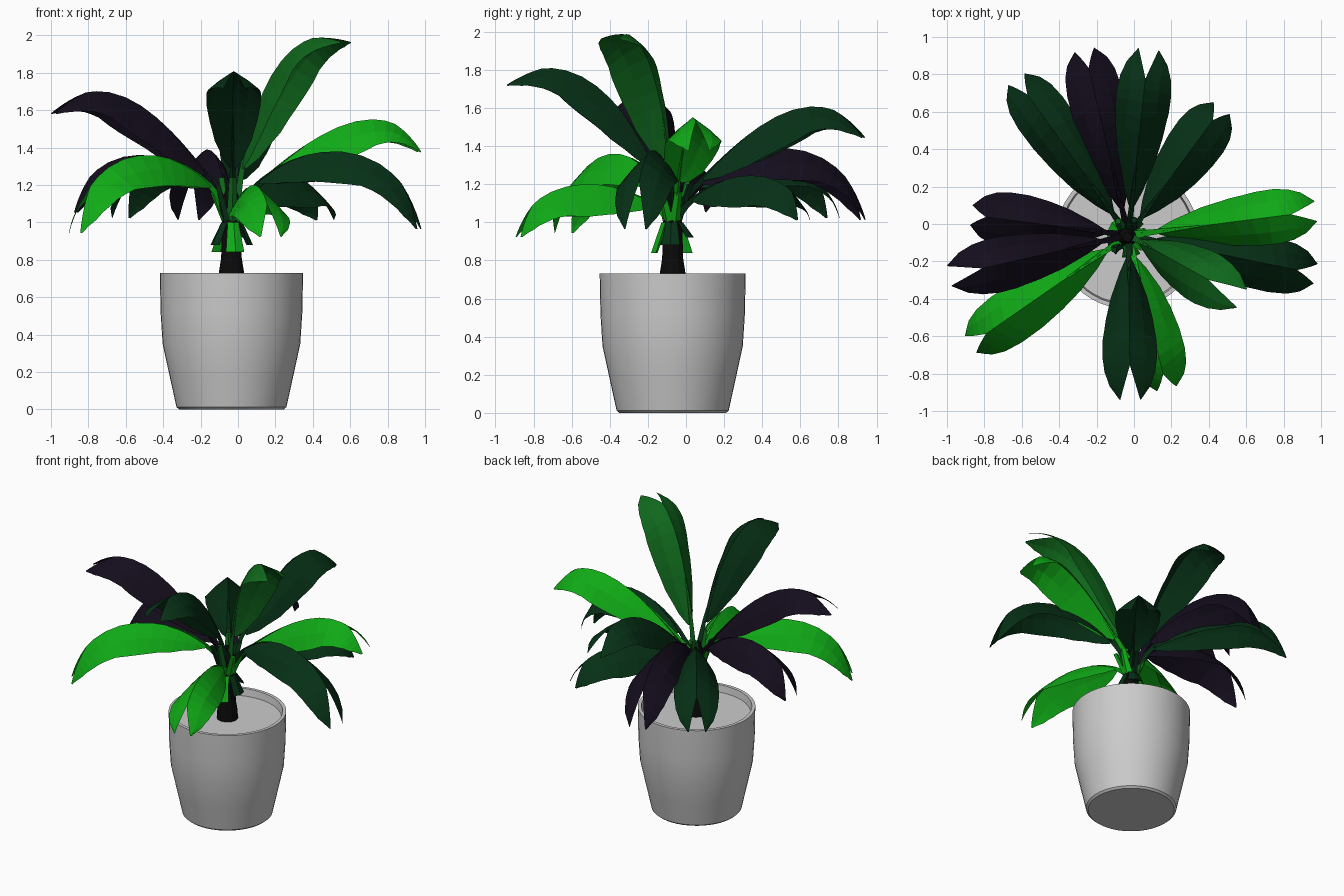
import bpy, bmesh
from math import cos, sin, tan, pi, radians
from mathutils import Vector

if "Cube" in bpy.data.objects:
    bpy.data.objects.remove(bpy.data.objects["Cube"])

CX, CY = -0.035, -0.07


def material(name, rgb):
    m = bpy.data.materials.new(name)
    m.diffuse_color = (*rgb, 1)
    m.use_nodes = True
    m.node_tree.nodes["Principled BSDF"].inputs["Base Color"].default_value = m.diffuse_color
    return m


MATS = {
    "bright": material("bright_green", (0.005, 0.4, 0.008)),
    "mid": material("mid_green", (0.005, 0.14, 0.012)),
    "dark": material("dark_green", (0.002, 0.03, 0.008)),
    "purple": material("purple_green", (0.007, 0.004, 0.012)),
    "bark": material("bark", (0.003, 0.003, 0.003)),
}


def make(name, verts, faces, mat=None):
    me = bpy.data.meshes.new(name)
    me.from_pydata([tuple(v) for v in verts], [], faces)
    bm = bmesh.new()
    bm.from_mesh(me)
    bmesh.ops.remove_doubles(bm, verts=bm.verts, dist=1e-5)
    bmesh.ops.recalc_face_normals(bm, faces=bm.faces)
    bm.to_mesh(me)
    bm.free()
    ob = bpy.data.objects.new(name, me)
    bpy.context.collection.objects.link(ob)
    if mat:
        me.materials.append(MATS[mat])
    return ob


def lathe(name, profile, n, mat=None):
    verts = [(CX + r * cos(2 * pi * i / n), CY + r * sin(2 * pi * i / n), z)
             for r, z in profile for i in range(n)]
    faces = [(j * n + i, j * n + (i + 1) % n, (j + 1) * n + (i + 1) % n, (j + 1) * n + i)
             for j in range(len(profile) - 1) for i in range(n)]
    return make(name, verts, faces, mat)


def lerp_table(table, s):
    for (a, va), (b, vb) in zip(table, table[1:]):
        if s <= b:
            return va + (vb - va) * (s - a) / (b - a)
    return table[-1][1]


# Pot with rim and soil surface
pot = lathe("pot", [(0, 0), (0.28, 0), (0.294, 0.012), (0.331, 0.18), (0.368, 0.35),
                    (0.379, 0.52), (0.383, 0.73), (0.36, 0.73), (0.353, 0.68), (0, 0.68)], 48)
bpy.context.view_layer.objects.active = pot
pot.select_set(True)
bpy.ops.object.shade_smooth_by_angle(angle=radians(30))

# Trunk
lathe("trunk", [(0, 0.67), (0.07, 0.67), (0.066, 0.74), (0.055, 0.81), (0.05, 1.0),
                (0.05, 1.12), (0.025, 1.19), (0, 1.19)], 12, "bark")

# Leaf outlines: half width, split at the tip, fold angle
WIDTH = [(0, 0.016), (0.06, 0.05), (0.2, 0.098), (0.35, 0.125), (0.55, 0.144),
         (0.74, 0.147), (0.86, 0.136), (0.94, 0.11), (1, 0.06)]
SPLIT = [(0, 0), (0.8, 0), (1, 0.053)]
FOLD = [(0, 55), (0.5, 51), (0.8, 37), (1, 25)]
STATIONS = [0, 0.06, 0.13, 0.2, 0.28, 0.36, 0.46, 0.56, 0.66, 0.74, 0.8, 0.86, 0.9, 0.94, 0.97, 1]


def leaf(name, tip, r1, z1, r2, z2, z3, z0, mat):
    base = Vector((-0.03, -0.06, 0))
    flat = Vector((tip[0], tip[1], 0)) - base
    R = flat.length
    out = flat.normalized()
    side = Vector((-out.y, out.x, 0))
    P = [base + out * (r * R) + Vector((0, 0, z))
         for r, z in ((0.03, z0), (r1, z1), (r2, z2), (1, z3))]

    def curve(t):
        u = 1 - t
        p = P[0] * u**3 + P[1] * 3 * u * u * t + P[2] * 3 * u * t * t + P[3] * t**3
        d = (P[1] - P[0]) * u * u + (P[2] - P[1]) * 2 * u * t + (P[3] - P[2]) * t * t
        return p, d.cross(side).normalized()

    # Blade: two folded halves that part at the tip
    verts, faces = [], []
    for sg in (1, -1):
        start = len(verts)
        for s in STATIONS:
            p, nrm = curve(0.13 + 0.87 * s)
            slope = tan(radians(lerp_table(FOLD, s)))
            w, u = lerp_table(WIDTH, s), lerp_table(SPLIT, s)
            for d, k in ((u, 0.85), (u + (w - u) * 0.55, 0.85), (w, 1)):
                verts.append(p + side * (sg * d) - nrm * (d * slope * k))
        for j in range(len(STATIONS) - 1):
            for k in range(2):
                i = start + j * 3 + k
                faces.append((i, i + 1, i + 4, i + 3))
    # Stalk: thin tube tapering into the midrib
    start = len(verts)
    steps = 6
    for j in range(steps):
        p, nrm = curve(0.36 * j / (steps - 1))
        r = 0.02 * (1 - 0.8 * j / (steps - 1))
        verts += [p + side * r, p, p - side * r, p - nrm * (r * 1.6)]
    for j in range(steps - 1):
        for k in range(4):
            a, b = start + j * 4 + k, start + j * 4 + (k + 1) % 4
            faces.append((a, b, b + 4, a + 4))
    return make(name, verts, faces, mat)


def drooping(name, tip, peak, z3, z0, mat):
    half = (8 * peak - z0 - z3) / 6
    leaf(name, tip, 0.25, half - 0.05, 0.85, half + 0.05, z3, z0, mat)


# Upper arching leaves
leaf("leaf_tall", (0.58, -0.40), 0.13, 1.55, 0.36, 2.09, 1.985, 1.12, "mid")
leaf("leaf_front", (-0.02, -0.95), 0.24, 1.59, 0.56, 1.97, 1.74, 1.12, "dark")
leaf("leaf_left_upper", (-1.0, -0.28), 0.3, 1.47, 0.62, 1.9, 1.6, 1.12, "purple")
leaf("leaf_right_upper", (0.99, 0.07), 0.3, 1.37, 0.75, 1.78, 1.39, 1.12, "bright")
leaf("leaf_back_upper", (0.08, 0.95), 0.3, 1.4, 0.68, 1.84, 1.46, 1.12, "dark")

# Lower drooping leaves
drooping("leaf_left_front", (-0.89, -0.655), 1.36, 0.95, 1.08, "bright")
drooping("leaf_right_lower", (0.99, -0.27), 1.38, 0.97, 1.1, "dark")
drooping("leaf_front_lower", (0.18, -0.9), 1.2, 0.93, 1.03, "bright")
drooping("leaf_back_right", (0.48, 0.635), 1.245, 1.02, 1.05, "dark")
drooping("leaf_back_lower", (-0.27, 0.95), 1.39, 1.02, 1.08, "purple")
drooping("leaf_back_left", (-0.64, 0.79), 1.36, 1.03, 1.08, "dark")
drooping("leaf_left_lower", (-0.89, 0.05), 1.36, 1.06, 1.08, "purple")


# Old leaf bases: wedges around the trunk
def stub(name, ang, r0, z0, r1, z1, w0, w1, mat):
    out = Vector((cos(ang), sin(ang), 0))
    side = Vector((-out.y, out.x, 0))
    verts = []
    for r, z, w in ((r0, z0, w0), (r1, z1, w1)):
        p = Vector((CX, CY, z)) + out * r
        verts += [p + side * w, p + out * 0.015, p - side * w, p - out * 0.02]
    faces = [(0, 1, 5, 4), (1, 2, 6, 5), (2, 3, 7, 6), (3, 0, 4, 7), (0, 3, 2, 1), (4, 5, 6, 7)]
    make(name, verts, faces, mat)


for i in range(5):
    ang = -pi / 2 + 0.2 + i * 2 * pi / 5
    stub(f"leaf_base_{i}", ang, 0.045, 1.0, 0.1, 0.84 + 0.04 * (i % 3), 0.03, 0.05,
         "bright" if i in (0, 3) else "dark")
for i in range(7):
    ang = 0.3 + i * 2 * pi / 7
    stub(f"crown_stub_{i}", ang, 0.035, 1.0, 0.1, 1.16 + 0.04 * (i % 3), 0.03, 0.02,
         ("bright", "dark", "mid")[i % 3])
